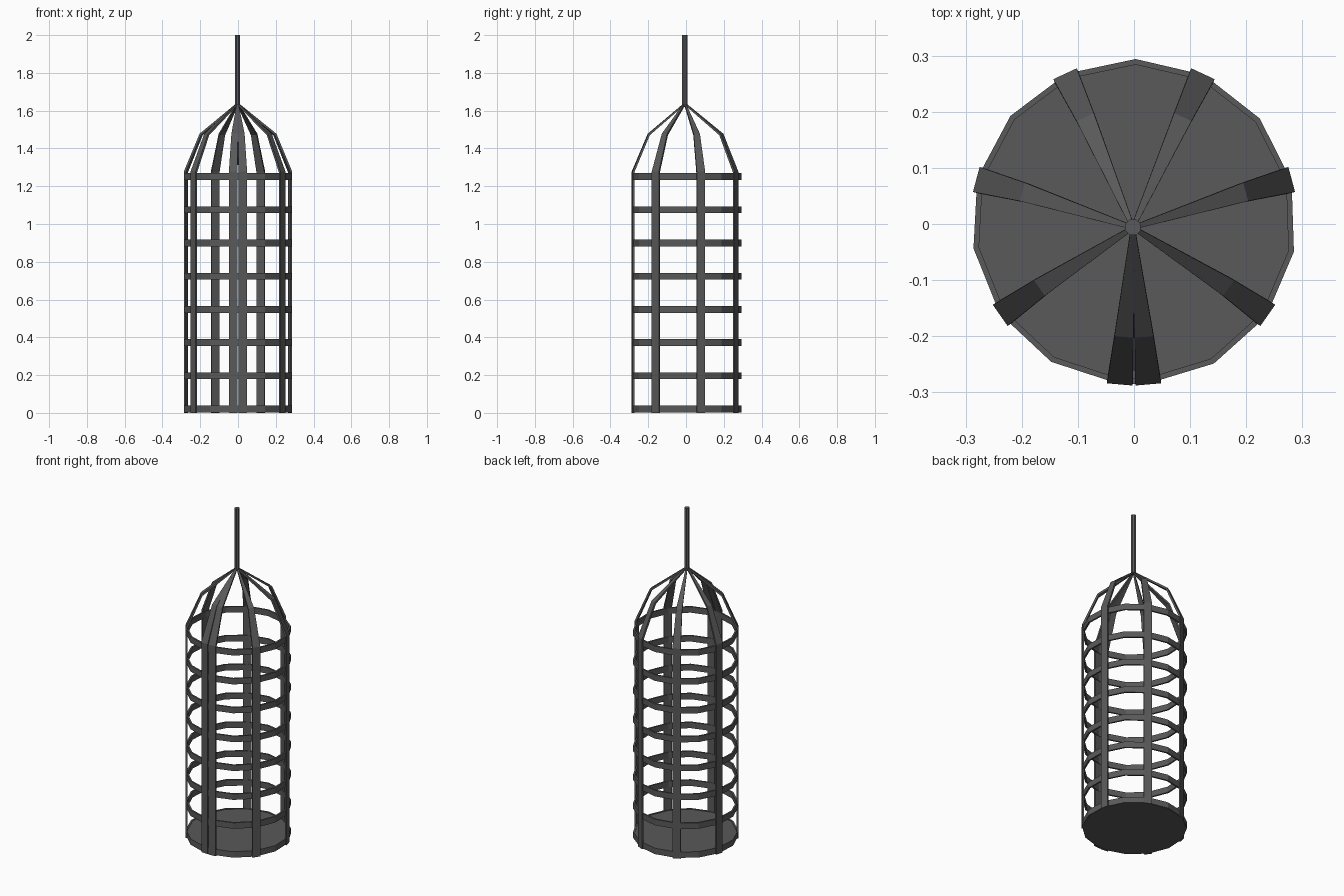
import bpy, bmesh
from math import sin, cos, radians
from mathutils import Vector

cube = bpy.data.objects.get("Cube")
if cube:
    bpy.data.objects.remove(cube, do_unlink=True)

iron = bpy.data.materials.new("dark_iron")
iron.use_nodes = True
color = (0.1, 0.1, 0.1, 1)
iron.diffuse_color = color
iron.node_tree.nodes["Principled BSDF"].inputs["Base Color"].default_value = color

CAGE = Vector((0, 0.004, 0))
POLE = Vector((-0.002, -0.006, 0))
RADIUS = 0.29
STEP = 25


def loft(name, sections, loop=False):
    """Skin a list of equal-length closed sections; cap the ends unless looped."""
    bm = bmesh.new()
    rows = [[bm.verts.new(p) for p in s] for s in sections]
    pairs = list(zip(rows, rows[1:]))
    if loop:
        pairs.append((rows[-1], rows[0]))
    else:
        bm.faces.new(rows[0])
        bm.faces.new(rows[-1])
    n = len(rows[0])
    for a, b in pairs:
        for i in range(n):
            j = (i + 1) % n
            bm.faces.new((a[i], a[j], b[j], b[i]))
    bmesh.ops.recalc_face_normals(bm, faces=bm.faces)
    mesh = bpy.data.meshes.new(name)
    bm.to_mesh(mesh)
    bm.free()
    mesh.materials.append(iron)
    obj = bpy.data.objects.new(name, mesh)
    bpy.context.collection.objects.link(obj)
    return obj


def polar(center, radius, degrees, z):
    a = radians(degrees)
    return center + Vector((radius * cos(a), radius * sin(a), z))


# Hoops: fourteen even facets and one short closing facet at the front
hoop_angles = [-85.6 + STEP * k for k in range(15)]


def hoop(name, low, high):
    loft(name, [[polar(CAGE, r, a, z) for r, z in
                 ((RADIUS, low), (RADIUS, high), (RADIUS - 0.01, high), (RADIUS - 0.01, low))]
                for a in hoop_angles], loop=True)


for k in range(8):
    mid = 0.021 + 0.1757 * k
    hoop(f"hoop_{k + 1}", mid - 0.018, mid + 0.018)

# Floor plate inside the lowest hoop
loft("floor", [[polar(CAGE, RADIUS - 0.004, a, z) for a in hoop_angles]
               for z in (0.002, 0.036)])

# Flat straps that rise straight, bend inward and taper to the rod:
# center, outer radius, outer height, half width, inner radius, inner height
strap_profile = (
    (CAGE, 0.291, 0.0, 0.023, 0.281, 0.0),
    (CAGE, 0.291, 1.277, 0.023, 0.281, 1.272),
    (CAGE, 0.206, 1.478, 0.017, 0.198, 1.470),
    (POLE, 0.008, 1.637, 0.004, 0.004, 1.628),
)
for k in range(8):
    angle = -85 + 2 * STEP * k
    side = polar(Vector(), 1, angle + 90, 0)
    sections = []
    for center, r_out, z_out, half, r_in, z_in in strap_profile:
        outer = polar(center, r_out, angle, z_out)
        inner = polar(center, r_in, angle, z_in)
        sections.append([outer - side * half, outer + side * half,
                         inner + side * half, inner - side * half])
    loft(f"strap_{k + 1}", sections)

# Hanging rod
loft("hanging_rod", [[polar(POLE, 0.015, 45 * i + 22.5, z) for i in range(8)]
                     for z in (1.625, 2.0)])
